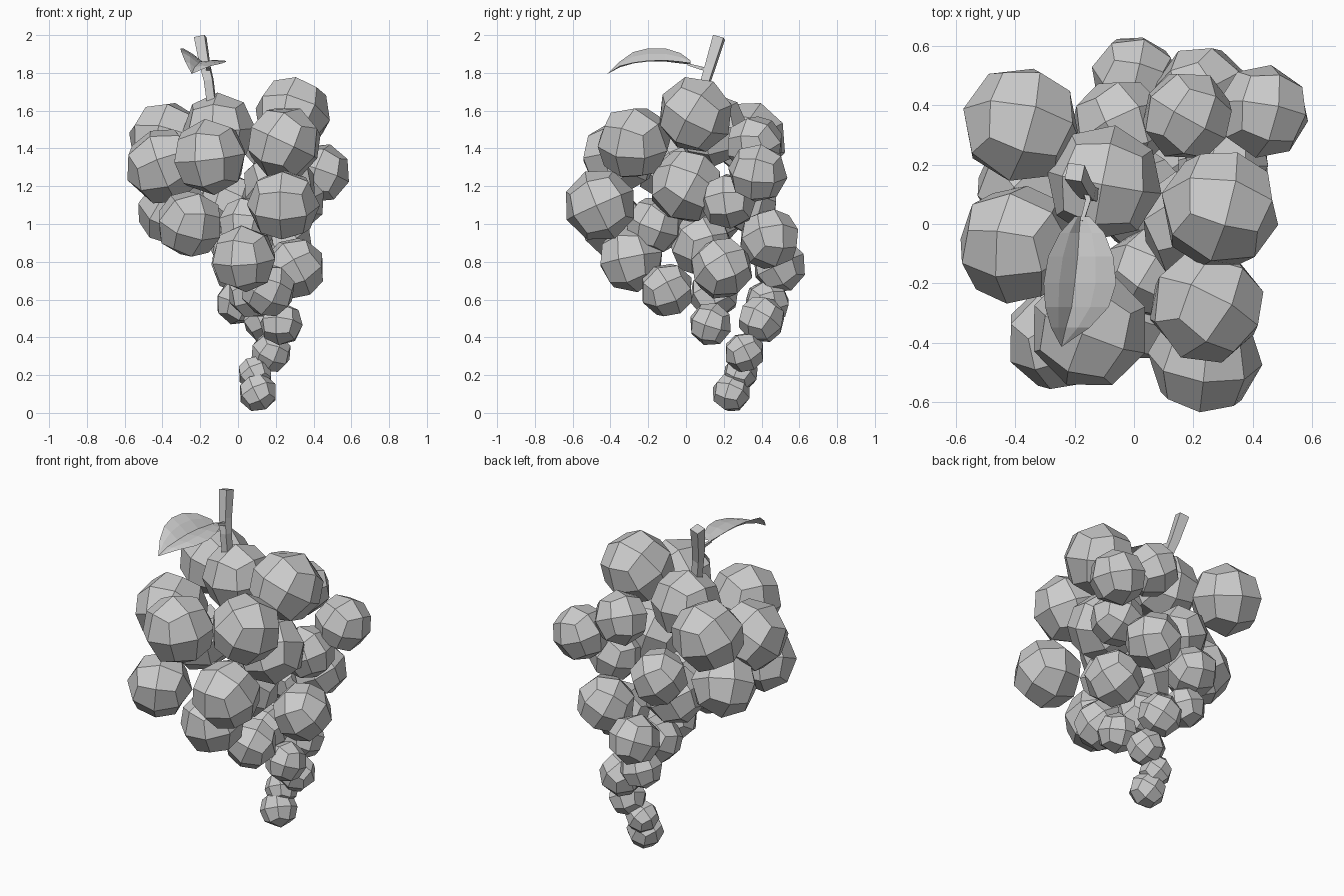
import bpy, bmesh, random
from mathutils import Vector

if "Cube" in bpy.data.objects:
    bpy.data.objects.remove(bpy.data.objects["Cube"])

random.seed(4)


def make_object(name, bm):
    me = bpy.data.meshes.new(name)
    bm.to_mesh(me)
    bm.free()
    ob = bpy.data.objects.new(name, me)
    bpy.context.collection.objects.link(ob)
    return ob


# Shared grape: a cube split once per face and rounded to a 24-quad ball
bm = bmesh.new()
bmesh.ops.create_cube(bm, size=2)
bmesh.ops.subdivide_edges(bm, edges=bm.edges[:], cuts=1, use_grid_fill=True)
for v in bm.verts:
    v.co.normalize()
first = make_object("grape_01", bm)

# Grapes, from the tail up to the shoulders: x, y, z, radius
grapes = [
    (.105, .24, .107, .10), (.09, .29, .21, .09), (.175, .31, .32, .105),
    (.23, .13, .47, .112), (.15, .40, .495, .122), (.16, -.10, .65, .14),
    (.08, .15, .63, .13), (0, .43, .585, .117), (.30, .19, .765, .16),
    (.03, -.29, .815, .172), (.23, .44, .92, .158), (0, .495, .78, .14),
    (-.255, -.385, 1.0, .174), (.24, -.455, 1.1, .186), (-.15, -.355, 1.355, .195),
    (.245, -.275, 1.43, .192), (.29, .05, 1.58, .197), (-.10, .14, 1.5, .188),
    (-.395, -.07, 1.305, .196), (-.38, .335, 1.45, .197), (.437, .38, 1.27, .154),
    (.18, .365, 1.42, .15), (.22, 0, 1.2, .192), (.31, .225, 1.12, .147),
    (.05, -.165, .995, .148), (.02, .08, .89, .165), (-.345, .13, 1.07, .182),
    (-.05, .33, 1.11, .157),
]
for i, (x, y, z, r) in enumerate(grapes):
    ob = first
    if i:
        ob = bpy.data.objects.new(f"grape_{i + 1:02d}", first.data)
        bpy.context.collection.objects.link(ob)
    ob.location = (x, y, z)
    ob.scale = (r * 1.045,) * 3
    ob.rotation_euler = [random.uniform(-.6, .6) for _ in range(3)]


# Four-sided tube along a path of (x, y, z, half width)
def square_tube(name, path, side):
    bm = bmesh.new()
    pts = [Vector(p[:3]) for p in path]
    rings = []
    for i, p in enumerate(pts):
        d = (pts[min(i + 1, len(pts) - 1)] - pts[max(i - 1, 0)]).normalized()
        u = d.cross(Vector(side)).normalized()
        w = d.cross(u)
        h = path[i][3]
        rings.append([bm.verts.new(p + h * (a * u + b * w))
                      for a, b in ((-1, -1), (1, -1), (1, 1), (-1, 1))])
    for a, b in zip(rings, rings[1:]):
        for k in range(4):
            n = (k + 1) % 4
            bm.faces.new((a[k], a[n], b[n], b[k]))
    bm.faces.new(rings[0])
    bm.faces.new(rings[-1])
    bmesh.ops.recalc_face_normals(bm, faces=bm.faces[:])
    return make_object(name, bm)


square_tube("stem", [(-.14, .10, 1.64, .022), (-.155, .105, 1.76, .023),
                     (-.175, .13, 1.84, .025), (-.20, .175, 1.988, .029)], (.15, 1, 0))
square_tube("leaf_stalk", [(-.165, .12, 1.815, .01), (-.155, .08, 1.825, .009),
                           (-.175, .01, 1.845, .006)], (1, 0, 0))

# Leaf: folded sheet, each row gives y, then x and z of left edge, midrib, right edge
rows = [
    (.025, -.20, 1.865, -.18, 1.845, -.15, 1.85),
    (-.03, -.25, 1.905, -.185, 1.85, -.10, 1.86),
    (-.11, -.29, 1.93, -.19, 1.86, -.07, 1.865),
    (-.20, -.305, 1.93, -.20, 1.86, -.06, 1.86),
    (-.28, -.30, 1.91, -.21, 1.85, -.085, 1.85),
    (-.35, -.28, 1.86, -.23, 1.83, -.15, 1.835),
]
bm = bmesh.new()
grid = []
for y, xl, zl, xm, zm, xr, zr in rows:
    left, mid, right = Vector((xl, y, zl)), Vector((xm, y, zm)), Vector((xr, y, zr))
    bulge = Vector((0, 0, .006))
    grid.append([bm.verts.new(p) for p in
                 (left, (left + mid) / 2 + bulge, mid, (mid + right) / 2 + bulge, right)])
for a, b in zip(grid, grid[1:]):
    for k in range(4):
        bm.faces.new((a[k], b[k], b[k + 1], a[k + 1]))
tip = bm.verts.new((-.245, -.415, 1.795))
for k in range(4):
    bm.faces.new((grid[-1][k], tip, grid[-1][k + 1]))
make_object("leaf", bm)
